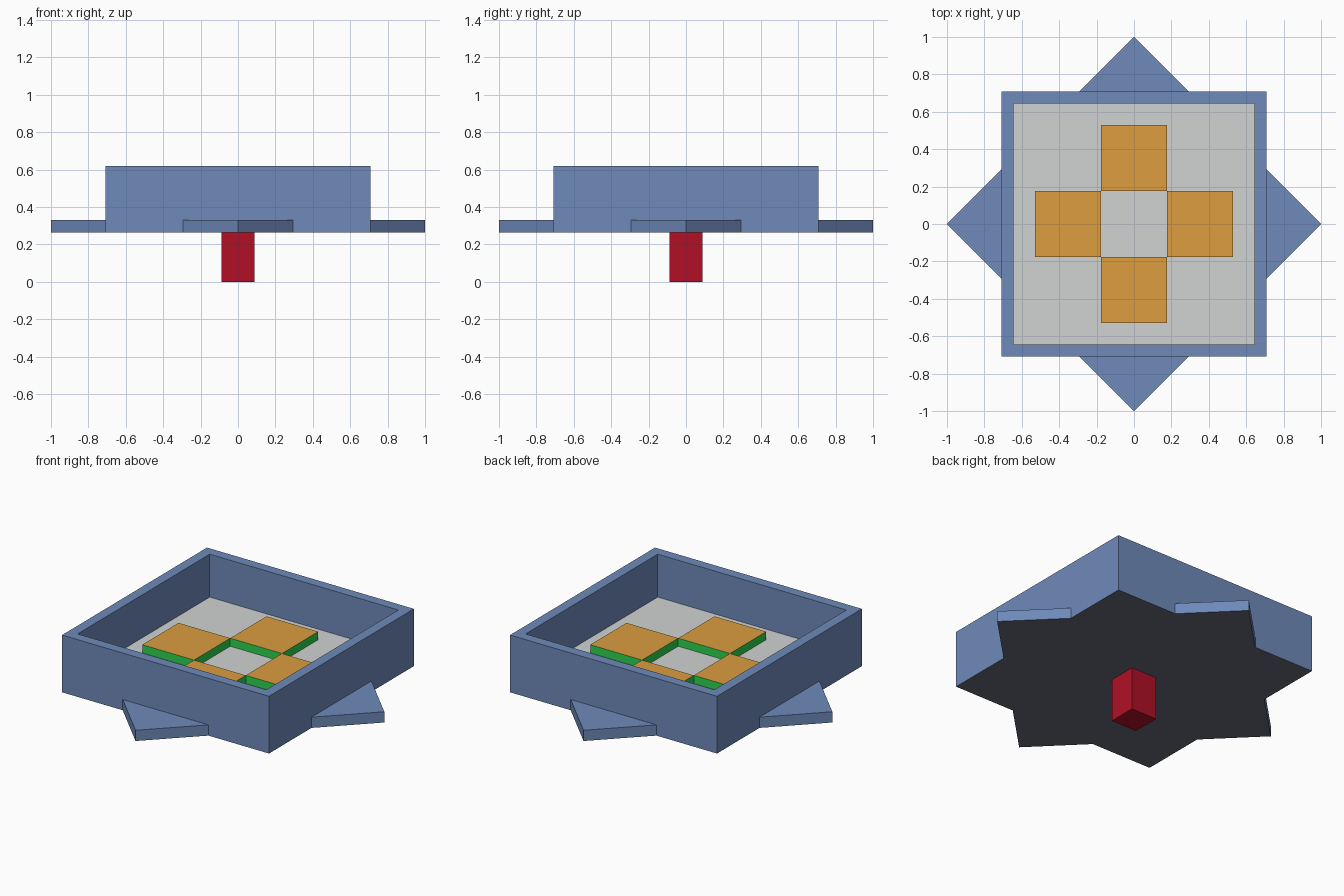
import bpy, bmesh, math
from mathutils import Matrix, Vector

cube = bpy.data.objects.get("Cube")
if cube:
    bpy.data.objects.remove(cube, do_unlink=True)

U = math.sqrt(2) / 16          # module: the tray is 16 modules wide
BASE = 3 * U                   # underside of the tray
FLOOR = 4 * U                  # tray floor
TOP = 7 * U                    # tray rim


def material(name, rgb):
    lin = [((c / 255 + 0.055) / 1.055) ** 2.4 for c in rgb] + [1]
    m = bpy.data.materials.new(name)
    m.use_nodes = True
    m.diffuse_color = lin
    m.node_tree.nodes["Principled BSDF"].inputs["Base Color"].default_value = lin
    return m


blue = material("slate blue", (110, 138, 186))
dark = material("dark slate", (103, 107, 124))
grey = material("light grey", (209, 212, 212))
orange = material("orange", (220, 157, 64))
green = material("green", (44, 212, 80))
red = material("crimson", (176, 16, 38))


def make(name, bm, mats, rule=None):
    """Turn a bmesh into an object, colouring faces with rule(face)."""
    bm.normal_update()
    if rule:
        for f in bm.faces:
            f.material_index = rule(f)
    me = bpy.data.meshes.new(name)
    bm.to_mesh(me)
    bm.free()
    for m in mats:
        me.materials.append(m)
    ob = bpy.data.objects.new(name, me)
    bpy.context.collection.objects.link(ob)
    return ob


def box(size, center):
    bm = bmesh.new()
    bmesh.ops.create_cube(bm, size=1, matrix=Matrix.Translation(center) @ Matrix.Diagonal((*size, 1)))
    return bm


# Square tray: inset the top and sink it to the floor
bm = box((16 * U, 16 * U, TOP - BASE), (0, 0, (TOP + BASE) / 2))
bm.normal_update()
lid = max(bm.faces, key=lambda f: f.calc_center_median().z)
bmesh.ops.inset_individual(bm, faces=[lid], thickness=U, depth=0)
floor = bmesh.ops.extrude_discrete_faces(bm, faces=[lid])["faces"][0]
bmesh.ops.translate(bm, verts=floor.verts, vec=(0, 0, FLOOR - TOP))


def tray_colour(f):
    c = f.calc_center_median()
    if f.normal.z < -0.5:
        return 1
    inside = max(abs(c.x), abs(c.y)) < 7.2 * U and c.z > BASE
    return 2 if inside else 0


make("tray", bm, [blue, dark, grey], tray_colour)

# Four flat points around the tray, and four tiles on its floor
half = 1 - 8 * U
for i, side in enumerate(("back", "left", "front", "right")):
    turn = Matrix.Rotation(-i * math.pi / 2, 4, "Z")
    bm = bmesh.new()
    tri = bm.faces.new([bm.verts.new(p) for p in
                        ((-half, 8 * U, BASE), (half, 8 * U, BASE), (0, 1, BASE))])
    ext = bmesh.ops.extrude_face_region(bm, geom=[tri], use_keep_orig=True)["geom"]
    bmesh.ops.translate(bm, vec=(0, 0, 0.75 * U),
                        verts=[v for v in ext if isinstance(v, bmesh.types.BMVert)])
    bmesh.ops.recalc_face_normals(bm, faces=bm.faces)
    bm.transform(turn)
    make(side + "_point", bm, [blue, dark], lambda f: int(f.normal.z < -0.5))

    h = 0.05
    bm = box((4 * U, 4 * U, h), turn @ Vector((0, 4 * U, FLOOR + h / 2)))
    make(side + "_tile", bm, [green, orange], lambda f: int(f.normal.z > 0.5))

# Post underneath
make("post", box((2 * U, 2 * U, BASE), (0, 0, BASE / 2)), [red])
